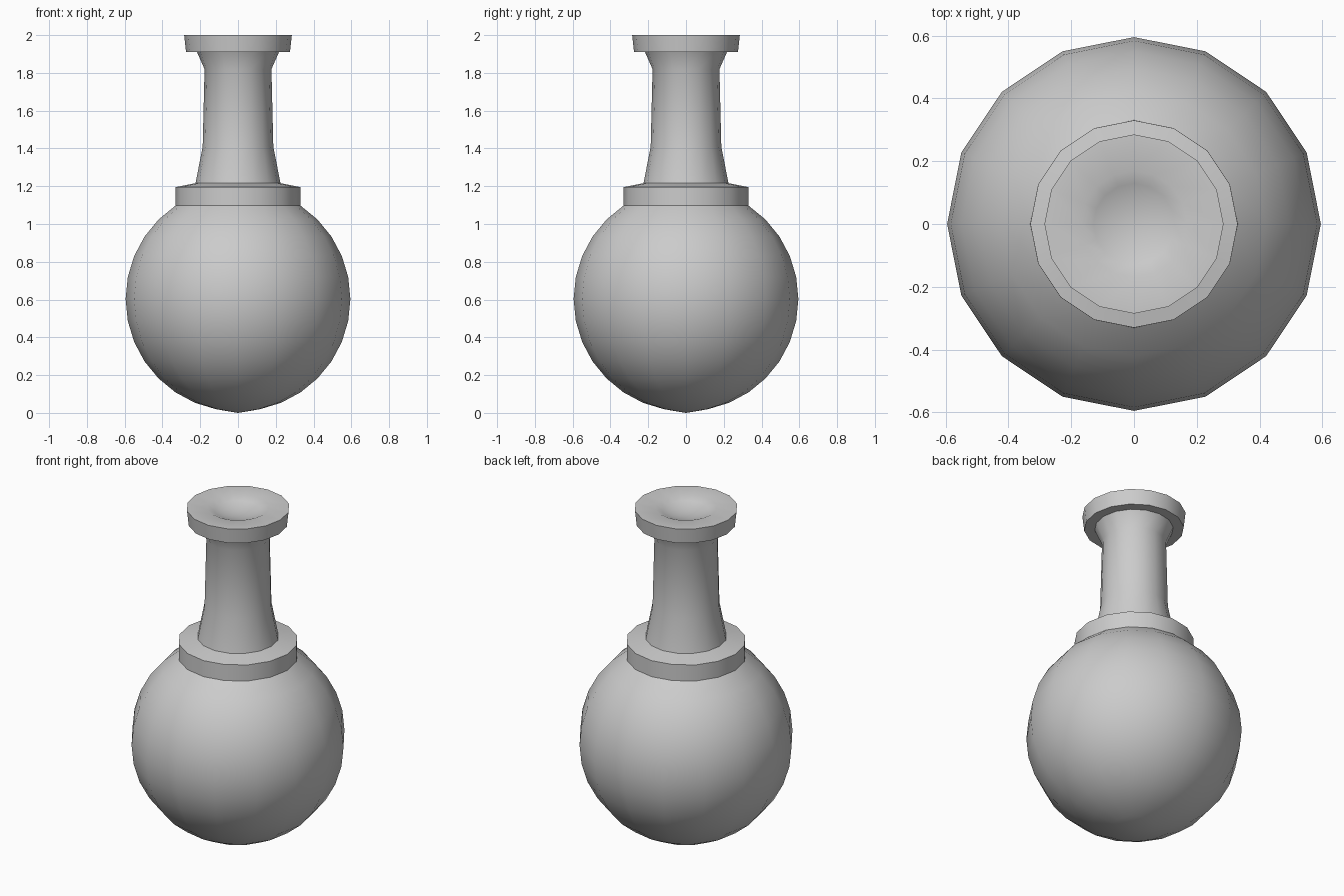
import bpy, bmesh
from math import sin, cos, radians, tau

SIDES = 16

cube = bpy.data.objects.get("Cube")
if cube:
    bpy.data.objects.remove(cube, do_unlink=True)

grey = bpy.data.materials.new("plain grey")
grey.use_nodes = True
grey.diffuse_color = (0.6, 0.6, 0.6, 1)
grey.node_tree.nodes["Principled BSDF"].inputs["Base Color"].default_value = grey.diffuse_color


def turned(name, profile):
    """Revolve (radius, height) points, listed from the bottom up the outside."""
    bm = bmesh.new()
    rings = []
    for r, z in profile:
        if r < 0.001:
            rings.append([bm.verts.new((0, 0, z))] * SIDES)
        else:
            rings.append([bm.verts.new((r * cos(tau * i / SIDES), r * sin(tau * i / SIDES), z))
                          for i in range(SIDES)])
    for low, high in zip(rings, rings[1:]):
        for i in range(SIDES):
            j = (i + 1) % SIDES
            corners = [low[i], low[j], high[j], high[i]]
            bm.faces.new(list(dict.fromkeys(corners)))
    mesh = bpy.data.meshes.new(name)
    bm.to_mesh(mesh)
    bm.free()
    mesh.materials.append(grey)
    obj = bpy.data.objects.new(name, mesh)
    bpy.context.collection.objects.link(obj)
    bpy.ops.object.select_all(action="DESELECT")
    obj.select_set(True)
    bpy.context.view_layer.objects.active = obj
    bpy.ops.object.shade_smooth_by_angle(angle=radians(30))
    return obj


# Round body, stopping where the collar sits on it
R = 0.595
body = [(R * sin(radians(11.25 * k)), 0.6 - R * cos(radians(11.25 * k))) for k in range(14)]
body = [(r, z + 0.003) for r, z in body]
body[0] = (0, 0)
turned("round_body", body)

# Collar with a slightly sloping top
turned("collar", [body[-1], (0.33, 1.195), (0.22, 1.217)])

# Tapered neck, flared at both ends
turned("neck", [(0.225, 1.215), (0.187, 1.41), (0.177, 1.82), (0.217, 1.91)])

# Lip with a shallow round dish in its top
dish = [(0.36 * sin(radians(a)), 2.0 + 0.36 * (cos(radians(28)) - cos(radians(a))))
        for a in (28, 21, 14, 7, 0)]
turned("lip", [(0.215, 1.91), (0.275, 1.91), (0.285, 2.0)] + dish)
